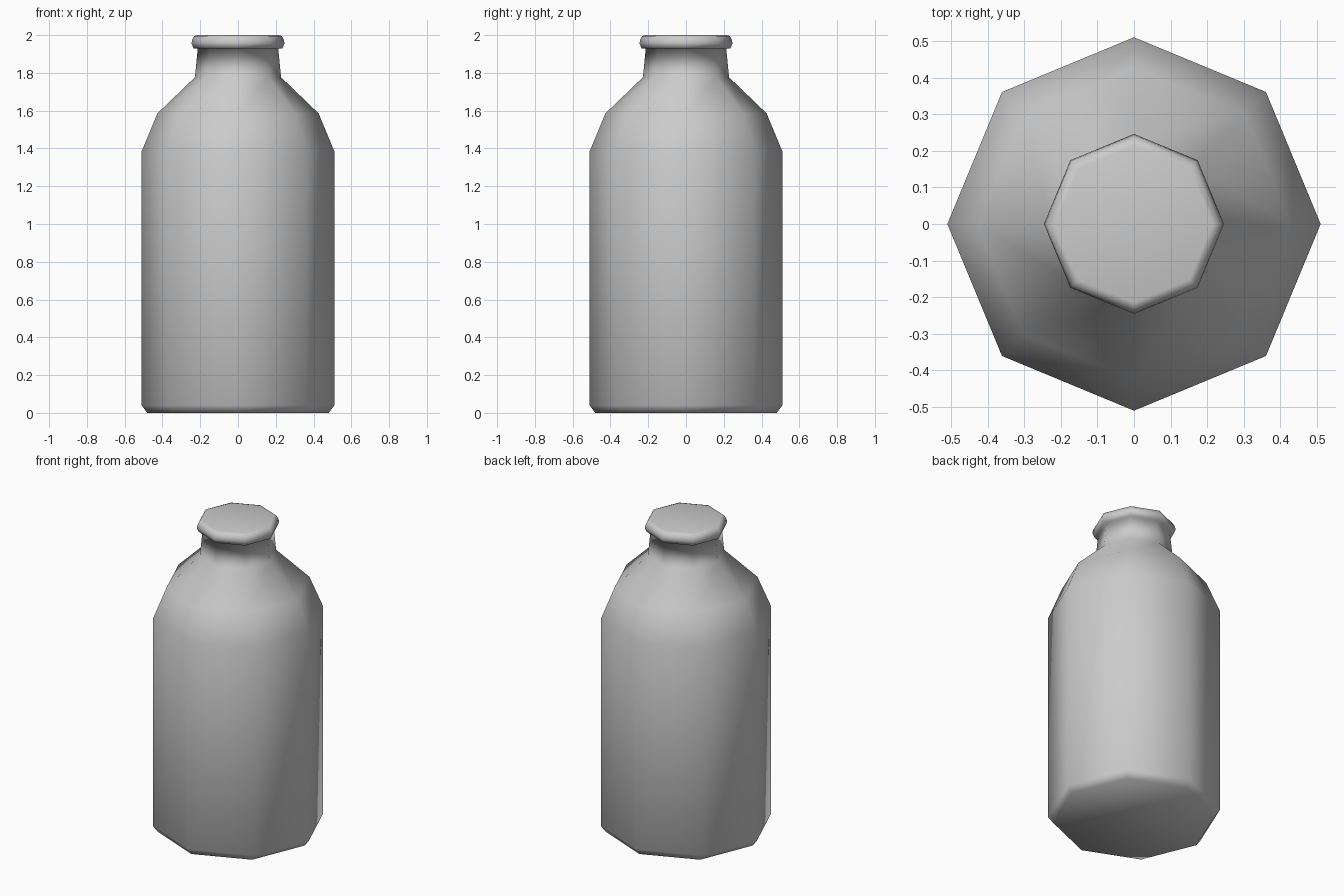
import bpy, bmesh, math

cube = bpy.data.objects.get("Cube")
if cube:
    bpy.data.objects.remove(cube, do_unlink=True)

SIDES = 8

# One plain grey for the whole bottle
grey = bpy.data.materials.new("plain_grey")
grey.use_nodes = True
colour = (0.6, 0.6, 0.6, 1)
grey.diffuse_color = colour
grey.node_tree.nodes["Principled BSDF"].inputs["Base Color"].default_value = colour


def lathe(name, profile):
    """Turn (radius, height) points into a closed, smooth-shaded octagonal solid."""
    bm = bmesh.new()
    rings = []
    for radius, z in profile:
        angles = [math.tau * i / SIDES for i in range(SIDES)]
        rings.append([bm.verts.new((radius * math.cos(a), radius * math.sin(a), z))
                      for a in angles])
    for low, high in zip(rings, rings[1:]):
        for i in range(SIDES):
            j = (i + 1) % SIDES
            bm.faces.new((low[i], low[j], high[j], high[i]))
    bm.faces.new(rings[0][::-1])
    bm.faces.new(rings[-1])
    for face in bm.faces:
        face.smooth = True
    mesh = bpy.data.meshes.new(name)
    bm.to_mesh(mesh)
    bm.free()
    mesh.materials.append(grey)
    obj = bpy.data.objects.new(name, mesh)
    bpy.context.collection.objects.link(obj)
    return obj


# Bevelled foot, straight body, two-step shoulder, tapered neck, rounded lid
foot = [(0.48, 0), (0.51, 0.04)]
shoulder = [(0.51, 1.385), (0.427, 1.585), (0.228, 1.777)]
neck = [(0.213, 1.93)]
lid = [(0.235, 1.93), (0.246, 1.955), (0.243, 1.975), (0.232, 1.995), (0.215, 2.0)]
lathe("bottle", foot + shoulder + neck + lid)
